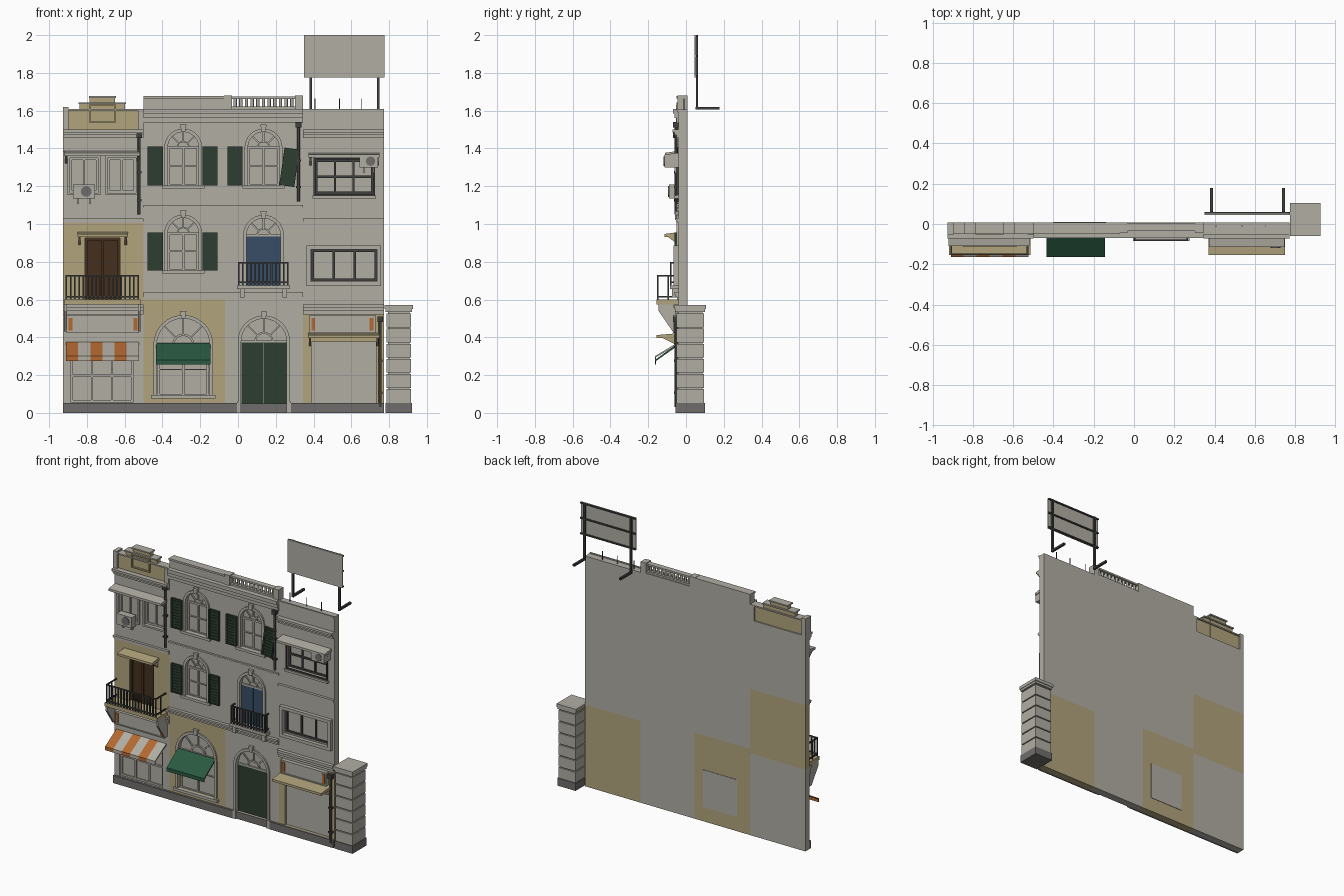
import bpy, bmesh, math

cube = bpy.data.objects.get("Cube")
if cube:
    bpy.data.objects.remove(cube, do_unlink=True)

FRONT, BACK, GLASS = -0.04, 0.008, -0.015


def material(name, *rgb):
    m = bpy.data.materials.new(name)
    m.use_nodes = True
    m.diffuse_color = (*rgb, 1)
    node = next(n for n in m.node_tree.nodes if n.type == 'BSDF_PRINCIPLED')
    node.inputs["Base Color"].default_value = (*rgb, 1)
    return m


GREY = material("wall grey", 0.44, 0.42, 0.37)
OCHRE = material("ochre plaster", 0.44, 0.37, 0.20)
STONE = material("plinth grey", 0.16, 0.155, 0.145)
METAL = material("dark metal", 0.05, 0.05, 0.048)
SHUTTER = material("shutter green", 0.026, 0.048, 0.029)
CANVAS = material("canvas green", 0.022, 0.10, 0.052)
BLUE = material("door blue", 0.04, 0.075, 0.135)
BROWN = material("door brown", 0.06, 0.03, 0.013)
ORANGE = material("canvas orange", 0.45, 0.14, 0.03)


# A part is an outline plus a range along the axis it is extruded on
def rect(u0, u1, v0, v1):
    return [(u0, v0), (u1, v0), (u1, v1), (u0, v1)]


def box(x0, x1, z0, z1, y0, y1=FRONT):
    return rect(x0, x1, z0, z1), y0, y1, 'Y'


def build(name, mat, *parts):
    bm = bmesh.new()
    for pts, a0, a1, axis in parts:
        loops = [[bm.verts.new((u, a, v) if axis == 'Y' else (a, u, v) if axis == 'X' else (u, v, a))
                  for u, v in pts] for a in (a0, a1)]
        bm.faces.new(loops[0])
        bm.faces.new(loops[1][::-1])
        for i in range(len(pts)):
            j = (i + 1) % len(pts)
            bm.faces.new((loops[0][j], loops[0][i], loops[1][i], loops[1][j]))
    bmesh.ops.recalc_face_normals(bm, faces=bm.faces)
    mesh = bpy.data.meshes.new(name)
    bm.to_mesh(mesh)
    bm.free()
    mesh.materials.append(mat)
    obj = bpy.data.objects.new(name, mesh)
    bpy.context.scene.collection.objects.link(obj)
    return obj


def cut(wall, outline):
    cutter = build("opening_cutter", GREY, (outline, -0.1, GLASS, 'Y'))
    cutter.hide_render = True
    mod = wall.modifiers.new("opening", 'BOOLEAN')
    mod.operation, mod.solver, mod.object = 'DIFFERENCE', 'EXACT', cutter
    graph = bpy.context.evaluated_depsgraph_get()
    mesh = bpy.data.meshes.new_from_object(wall.evaluated_get(graph))
    wall.modifiers.clear()
    wall.data = mesh
    bpy.data.objects.remove(cutter, do_unlink=True)


def arch(cx, half, z0, spring, n=16):
    curve = [(cx + half * math.cos(math.pi * i / n), spring + half * math.sin(math.pi * i / n)) for i in range(n + 1)]
    return [(cx + half, z0)] + curve + [(cx - half, z0)]


def disc(x, z, r):
    return [(x + r * math.cos(i * math.tau / 16), z + r * math.sin(i * math.tau / 16)) for i in range(16)]


def strut(x0, z0, x1, z1, w, y0, y1):
    d = math.hypot(x1 - x0, z1 - z0)
    a, b = (z0 - z1) / d * w, (x1 - x0) / d * w
    return [(x0 + a, z0 + b), (x1 + a, z1 + b), (x1 - a, z1 - b), (x0 - a, z0 - b)], y0, y1, 'Y'


def cornice(name, x0, x1, z0, z1, depth, mat=GREY):
    steps = [box(x0, x1, z0 + (z1 - z0) * i / 3, z0 + (z1 - z0) * (i + 1) / 3,
                 FRONT - depth * (i + 1) / 3) for i in range(3)]
    build(name, mat, *steps)


def arched_window(name, wall, cx, half, z0, spring, door=None):
    outline = arch(cx, half, z0, spring)
    cut(wall, outline)
    build(name + "_glass", GREY, (outline, GLASS - 0.004, GLASS + 0.002, 'Y'))
    ring = arch(cx, half + 0.018, z0, spring) + outline[::-1]
    top = spring + half
    build(name + "_surround", GREY, (ring, FRONT - 0.01, FRONT + 0.005, 'Y'),
          ([(cx - 0.01, top), (cx + 0.01, top), (cx + 0.017, top + 0.04), (cx - 0.017, top + 0.04)],
           FRONT - 0.018, FRONT, 'Y'))
    y = (GLASS - 0.012, GLASS)
    bars = [box(cx - half, cx + half, spring - 0.006, spring + 0.006, *y)]
    for a in (45, 90, 135):
        c, s = math.cos(math.radians(a)) * half, math.sin(math.radians(a)) * half
        bars.append(strut(cx + c * 0.4, spring + s * 0.4, cx + c, spring + s, 0.004, *y))
    bars.append((arch(cx, half * 0.42, spring, spring) + arch(cx, half * 0.34, spring, spring)[::-1], *y, 'Y'))
    if door:
        build(name + "_door_leaves", door, *[box(cx + s * half / 2 - half * 0.49, cx + s * half / 2 + half * 0.49,
              z0, spring - 0.006, GLASS - 0.01, GLASS) for s in (-1, 1)])
    else:
        bars += [box(cx + s * half - 0.006, cx + s * half + 0.006, z0, spring, *y) for s in (-0.93, 0, 0.93)]
        bars += [box(cx - half, cx + half, z, z + 0.006, *y) for z in (z0, z0 + (spring - z0) / 2)]
        build(name + "_sill", GREY, box(cx - half - 0.03, cx + half + 0.03, z0 - 0.018, z0, FRONT - 0.02))
    build(name + "_bars", GREY, *bars)


def square_window(name, wall, x0, x1, z0, z1, columns, rows, mat, fill=GREY):
    cut(wall, rect(x0, x1, z0, z1))
    build(name + "_glass", fill, box(x0, x1, z0, z1, GLASS - 0.004, GLASS + 0.002))
    w, y = 0.006, (GLASS - 0.012, GLASS)
    xs = [x0 + w + (x1 - x0 - 2 * w) * i / columns for i in range(columns + 1)]
    zs = [z0 + w + (z1 - z0 - 2 * w) * i / rows for i in range(rows + 1)]
    build(name + "_bars", mat, *[box(x - w, x + w, z0, z1, *y) for x in xs],
          *[box(x0, x1, z - w, z + w, *y) for z in zs])


def surround(name, x0, x1, z0, z1, w, mat, depth=0.012):
    build(name, mat, box(x0 - w, x1 + w, z1, z1 + w, FRONT - depth), box(x0 - w, x1 + w, z0 - w, z0, FRONT - depth),
          box(x0 - w, x0, z0, z1, FRONT - depth), box(x1, x1 + w, z0, z1, FRONT - depth))


def hood(name, x0, x1, z, depth, mat):
    slab = [(FRONT, z), (FRONT, z + 0.022), (FRONT - depth, z + 0.012), (FRONT - depth, z - 0.004)]
    bracket = [(FRONT, z), (FRONT - depth * 0.8, z), (FRONT, z - 0.045)]
    build(name, mat, (slab, x0, x1, 'X'), *[(bracket, x, x + 0.012, 'X') for x in (x0 + 0.005, x1 - 0.017)])


def railing(name, x0, x1, z0, z1, y, count):
    w = 0.004
    parts = [box(x0, x1, z - 0.008, z, y - w, y + w) for z in (z0 + 0.02, z1)]
    for x in (x0, x1 - 2 * w):
        parts += [box(x, x + 2 * w, z - 0.008, z, y, FRONT) for z in (z0 + 0.02, z1)]
        parts.append(box(x, x + 2 * w, z0, z1, (y + FRONT) / 2 - w, (y + FRONT) / 2 + w))
    for i in range(count):
        x = x0 + w + (x1 - x0 - 2 * w) * i / (count - 1)
        parts.append(box(x - w, x + w, z0, z1, y - w, y + w))
    build(name, METAL, *parts)


def shutter(name, cx, z0, z1, angle=0):
    half, h = 0.04, (z1 - z0) / 2
    parts = [box(-half, half, -h, h, -0.006, 0.006)]
    parts += [box(s - 0.006, s + 0.006, -h, h, -0.012, 0) for s in (-0.034, 0.034)]
    parts += [box(-half, half, -h + i * h * 0.2, -h + i * h * 0.2 + 0.008, -0.01, 0) for i in range(10)]
    obj = build(name, SHUTTER, *parts)
    obj.location = (cx, FRONT - 0.008, (z0 + z1) / 2)
    obj.rotation_euler.y = math.radians(angle)


def drainpipe(name, x, z0, z1):
    build(name, METAL, (disc(x, FRONT - 0.012, 0.008), z0, z1, 'Z'),
          *[box(x - 0.013, x + 0.013, z, z + 0.012, FRONT - 0.024) for z in (z0 + 0.07, (z0 + z1) / 2)],
          box(x - 0.015, x + 0.015, z1 - 0.03, z1, FRONT - 0.028))


def air_conditioner(name, x0, x1, z0, z1, depth):
    y = FRONT - depth
    build(name, GREY, box(x0, x1, z0, z1, y), *[box(x, x + 0.008, z0 - 0.03, z0, FRONT - 0.02) for x in (x0 + 0.02, x1 - 0.03)])
    build(name + "_fan", STONE, (disc(x0 + (x1 - x0) * 0.6, (z0 + z1) / 2, (z1 - z0) * 0.38), y - 0.004, y, 'Y'))


def awning(name, x0, x1, top, bottom, mats, stripes):
    lip = bottom + 0.025
    pts = [(FRONT, top), (-0.165, lip), (-0.165, bottom), (-0.16, bottom), (-0.16, lip - 0.006), (FRONT, top - 0.012)]
    w = (x1 - x0) / stripes
    for i in range(stripes):
        build(f"{name}_stripe_{i}", mats[i % len(mats)], (pts, x0 + i * w, x0 + (i + 1) * w, 'X'))


# Walls of the three houses: left, middle, right
L0, L1, M, M1, R1 = -0.926, -0.5, -0.07, 0.345, 0.773


def wall(name, x0, x1, z0, z1, mat=GREY):
    return build(name, mat, box(x0, x1, z0, z1, FRONT, BACK))


left_ground = wall("left_ground_wall", L0, L1, 0, 0.57)
left_middle = wall("left_middle_wall", L0, L1, 0.57, 1.02, OCHRE)
left_top = wall("left_top_wall", L0, L1, 1.02, 1.5)
arcade = wall("middle_ochre_wall", L1, M, 0, 0.6, OCHRE)
entrance = wall("middle_entrance_wall", M, M1, 0, 0.6)
middle = wall("middle_upper_wall", L1, M1, 0.6, 1.61)
shop = wall("right_ground_wall", M1, R1, 0, 0.57, OCHRE)
right = wall("right_upper_wall", M1, R1, 0.57, 1.605)
build("plinth", STONE, box(L0, -0.005, 0, 0.053, -0.055), box(0.28, R1, 0, 0.053, -0.055))
build("back_window_panel", GREY, box(-0.40, -0.14, 0.1, 0.36, BACK, BACK + 0.003))

# Cornices and string courses
for side, a, b in (("left", L0, L1), ("right", M1, R1)):
    cornice(side + "_eaves", a, b, 1.455, 1.5, 0.032)
    cornice(side + "_string_course", a, b, 1.005, 1.03, 0.018)
    cornice(side + "_shop_cornice", a, b, 0.52, 0.575, 0.025)
cornice("middle_lower_course", L1, M1, 0.6, 0.64, 0.022)
cornice("middle_upper_course", L1, M1, 1.083, 1.1, 0.014)
cornice("middle_eaves", L1, M1, 1.535, 1.61, 0.03)
cornice("right_coping", M1, R1, 1.59, 1.61, 0.012)

# Left house
steps = [(-0.92, -0.5, 1.6), (-0.84, -0.597, 1.635), (-0.785, -0.65, 1.668)]
for i, (a, b, z) in enumerate(steps):
    build(f"stepped_parapet_{i}", OCHRE, box(a, b, 1.5, z, FRONT + 0.005 - i * 0.001, BACK - 0.01 + i * 0.001))
    build(f"parapet_coping_{i}", GREY, box(a - 0.004, b + 0.004, z, z + 0.009, FRONT - 0.01, BACK))
build("parapet_piers", GREY, box(L0, -0.897, 1.5, 1.62, FRONT - 0.012, BACK), box(-0.53, L1, 1.5, 1.6, FRONT - 0.012, BACK))
surround("parapet_plaque", -0.78, -0.655, 1.545, 1.625, 0.008, OCHRE)
for i, a in enumerate((-0.89, -0.69)):
    square_window(f"left_top_window_{i}", left_top, a, a + 0.15, 1.165, 1.35, 2, 1, GREY)
    surround(f"left_top_surround_{i}", a, a + 0.15, 1.165, 1.35, 0.012, GREY)
hood("left_top_hood", -0.922, -0.518, 1.365, 0.07, GREY)
air_conditioner("left_air_conditioner", -0.873, -0.757, 1.135, 1.21, 0.05)
square_window("balcony_door", left_middle, -0.81, -0.625, 0.6, 0.925, 2, 1, BROWN, BROWN)
hood("balcony_door_hood", -0.85, -0.583, 0.935, 0.075, OCHRE)
build("balcony_floor", OCHRE, box(-0.92, -0.515, 0.575, 0.6, -0.155))
railing("balcony_railing", -0.912, -0.525, 0.6, 0.73, -0.15, 18)
bracket = [(FRONT, 0.575), (-0.145, 0.575), (-0.145, 0.54), (-0.07, 0.43), (FRONT, 0.43)]
build("balcony_brackets", GREY, *[(bracket, x, x + 0.015, 'X') for x in (-0.92, -0.53)])
square_window("left_shop_window", left_ground, -0.885, -0.555, 0.055, 0.37, 3, 1, GREY)
build("left_shop_rail", GREY, box(-0.885, -0.555, 0.19, 0.202, GLASS - 0.015, GLASS))
awning("striped_awning", -0.91, -0.525, 0.375, 0.275, (ORANGE, GREY), 6)

# Shop sign boards on both outer houses
for side, a, b in (("left", -0.9, -0.53), ("right", 0.385, 0.72)):
    build(side + "_sign_board", GREY, box(a, b, 0.43, 0.51, -0.065))
    build(side + "_sign_ends", ORANGE, *[box(x, x + 0.02, 0.437, 0.503, -0.069) for x in (a + 0.003, b - 0.023)])
    surround(side + "_sign_frame", a, b, 0.43, 0.51, 0.007, GREY, 0.03)

# Middle house
for i, cx in enumerate((-0.29, 0.135)):
    arched_window(f"top_arch_{i}", middle, cx, 0.082, 1.205, 1.405)
arched_window("middle_arch", middle, -0.29, 0.082, 0.755, 0.95)
arched_window("blue_arch", middle, 0.135, 0.09, 0.675, 0.94, BLUE)
arched_window("ground_arch", arcade, -0.29, 0.14, 0.095, 0.36)
arched_window("entrance_arch", entrance, 0.137, 0.12, 0.05, 0.378, SHUTTER)
build("entrance_step", STONE, box(0.017, 0.257, 0, 0.05, -0.045))
build("entrance_piers", GREY, box(-0.005, 0.017, 0, 0.06, -0.053), box(0.257, 0.28, 0, 0.06, -0.053))
for i, (cx, z0, z1, tilt) in enumerate(((-0.438, 1.205, 1.41, 0), (-0.148, 1.205, 1.41, 0), (-0.015, 1.205, 1.41, 0),
                                        (0.272, 1.2, 1.4, 8), (-0.438, 0.755, 0.955, 0), (-0.148, 0.755, 0.955, 0))):
    shutter(f"shutter_{i}", cx, z0, z1, tilt)
build("small_balcony_floor", GREY, box(-0.005, 0.275, 0.655, 0.675, -0.085),
      *[box(x, x + 0.025, 0.61, 0.655, -0.075) for x in (0.01, 0.235)])
railing("small_balcony_railing", 0, 0.268, 0.675, 0.8, -0.08, 13)
awning("green_awning", -0.435, -0.145, 0.37, 0.255, (CANVAS,), 1)
build("solid_parapet", GREY, box(L1, -0.075, 1.61, 1.665, FRONT, BACK), box(L1, -0.07, 1.665, 1.678, FRONT - 0.01, BACK))
build("balustrade_piers", GREY, *[box(x, x + 0.042, 1.61, 1.68, FRONT - 0.005, BACK) for x in (-0.075, 0.303)])
build("balustrade_rails", GREY, *[box(-0.035, 0.305, z, z + 0.012, -0.035, 0.003) for z in (1.61, 1.663)])
build("balusters", GREY, *[(disc(-0.015 + i * 0.03, -0.016, 0.009), 1.62, 1.665, 'Z') for i in range(11)])

# Right house
square_window("right_top_window", right, 0.41, 0.715, 1.16, 1.34, 3, 2, METAL)
surround("right_top_surround", 0.41, 0.715, 1.16, 1.34, 0.009, METAL)
build("right_top_sill", GREY, box(0.395, 0.73, 1.135, 1.15, -0.06))
hood("right_top_hood", 0.373, 0.748, 1.355, 0.075, GREY)
air_conditioner("right_air_conditioner", 0.642, 0.742, 1.3, 1.365, 0.075)
square_window("right_middle_window", right, 0.39, 0.735, 0.7, 0.865, 3, 1, METAL)
surround("right_middle_surround", 0.385, 0.735, 0.695, 0.865, 0.022, GREY, 0.025)
hood("shop_canopy", 0.37, 0.75, 0.4, 0.115, OCHRE)
cut(shop, rect(0.39, 0.73, 0.053, 0.375))
build("roller_shutter", GREY, box(0.39, 0.73, 0.053, 0.375, GLASS - 0.01, GLASS))
build("roof_aerials", METAL, *[box(x, x + 0.004, 1.6, 1.665, -0.012, -0.008) for x in (0.405, 0.535, 0.65)])

# Drainpipes
for name, x, z0, z1 in (("left", -0.523, 1.05, 1.485), ("middle", 0.32, 1.12, 1.54), ("right", 0.753, 0.03, 0.51)):
    drainpipe(name + "_drainpipe", x, z0, z1)

# Billboard on the roof
build("billboard_panel", GREY, box(0.35, 0.775, 1.775, 2, 0.045, 0.052))
build("billboard_frame", METAL, *[box(x - 0.007, x + 0.007, 1.61, 2, 0.052, 0.064) for x in (0.385, 0.742)],
      *[box(x - 0.007, x + 0.007, 1.605, 1.62, 0.05, 0.178) for x in (0.385, 0.742)],
      *[box(0.35, 0.775, z, z + 0.01, 0.052, 0.06) for z in (1.777, 1.885, 1.99)])

# Gate pillar of stacked blocks
build("pillar_base", STONE, box(0.782, 0.922, 0, 0.053, -0.055, 0.1))
build("pillar_core", GREY, box(0.795, 0.909, 0.05, 0.55, -0.042, 0.087))
build("pillar_blocks", GREY, *[box(0.787, 0.917, 0.053 + i * 0.08, 0.126 + i * 0.08, -0.05, 0.095) for i in range(6)])
build("pillar_cap", GREY, box(0.782, 0.922, 0.535, 0.55, -0.055, 0.1), box(0.776, 0.926, 0.55, 0.572, -0.06, 0.105))
